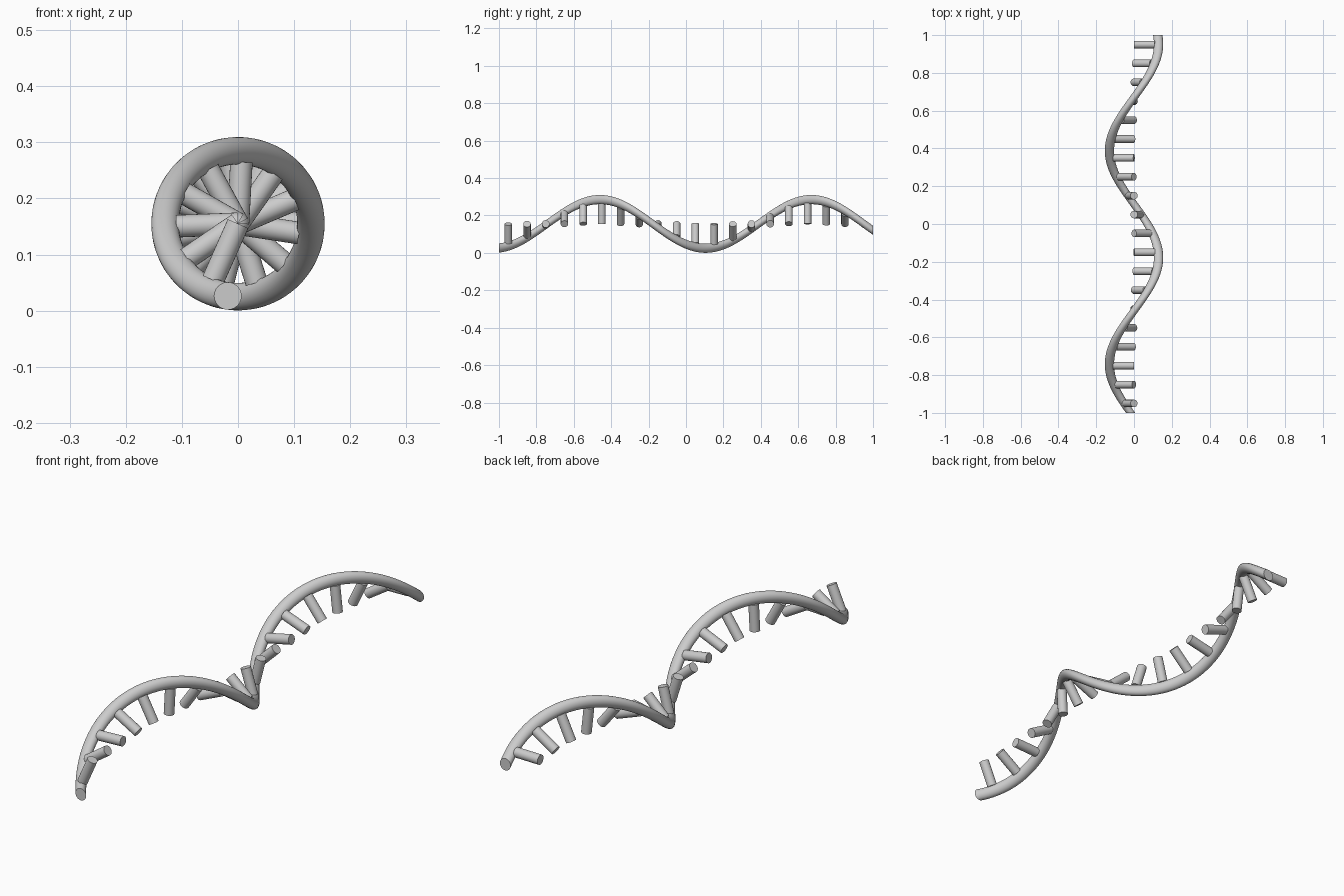
import bpy, bmesh, math
from mathutils import Vector, Matrix

if "Cube" in bpy.data.objects:
    bpy.data.objects.remove(bpy.data.objects["Cube"])

PERIOD, TOP_Y = 1.13, -0.46
CZ, R, TUBE = 0.155, 0.13, 0.0245


def angle(y):
    return 2 * math.pi * (y - TOP_Y) / PERIOD


def radial(y):
    a = angle(y)
    return Vector((math.sin(a), 0, math.cos(a)))


def finish(bm, name):
    bmesh.ops.recalc_face_normals(bm, faces=bm.faces)
    me = bpy.data.meshes.new(name)
    bm.to_mesh(me)
    bm.free()
    ob = bpy.data.objects.new(name, me)
    bpy.context.collection.objects.link(ob)
    bpy.context.view_layer.objects.active = ob
    ob.select_set(True)
    bpy.ops.object.shade_smooth_by_angle(angle=math.radians(40))
    ob.select_set(False)
    return ob


# helical backbone: upright circle swept along y while turning about the axis
bm = bmesh.new()
STEPS, SIDES = 160, 24
rings = []
for i in range(STEPS + 1):
    y = -1 + 2 * i / STEPS
    c = radial(y) * R + Vector((0, y, CZ))
    rings.append([bm.verts.new(c + TUBE * Vector((math.cos(t), 0, math.sin(t))))
                  for t in (2 * math.pi * k / SIDES for k in range(SIDES))])
for a, b in zip(rings, rings[1:]):
    for k in range(SIDES):
        n = (k + 1) % SIDES
        bm.faces.new((a[k], a[n], b[n], b[k]))
bm.faces.new(rings[0])
bm.faces.new(rings[-1])
finish(bm, "helix_strand")

# rungs: short pegs from the strand to the central axis
LENGTH, PEG = 0.11, 0.02
for i in range(20):
    y = -0.95 + 0.1 * i
    d = radial(y)
    bm = bmesh.new()
    mat = (Matrix.Translation(d * LENGTH / 2 + Vector((0, y, CZ)))
           @ d.to_track_quat('Z', 'Y').to_matrix().to_4x4())
    bmesh.ops.create_cone(bm, cap_ends=True, segments=24, radius1=PEG,
                          radius2=PEG, depth=LENGTH, matrix=mat)
    finish(bm, f"rung_{i + 1:02d}")
